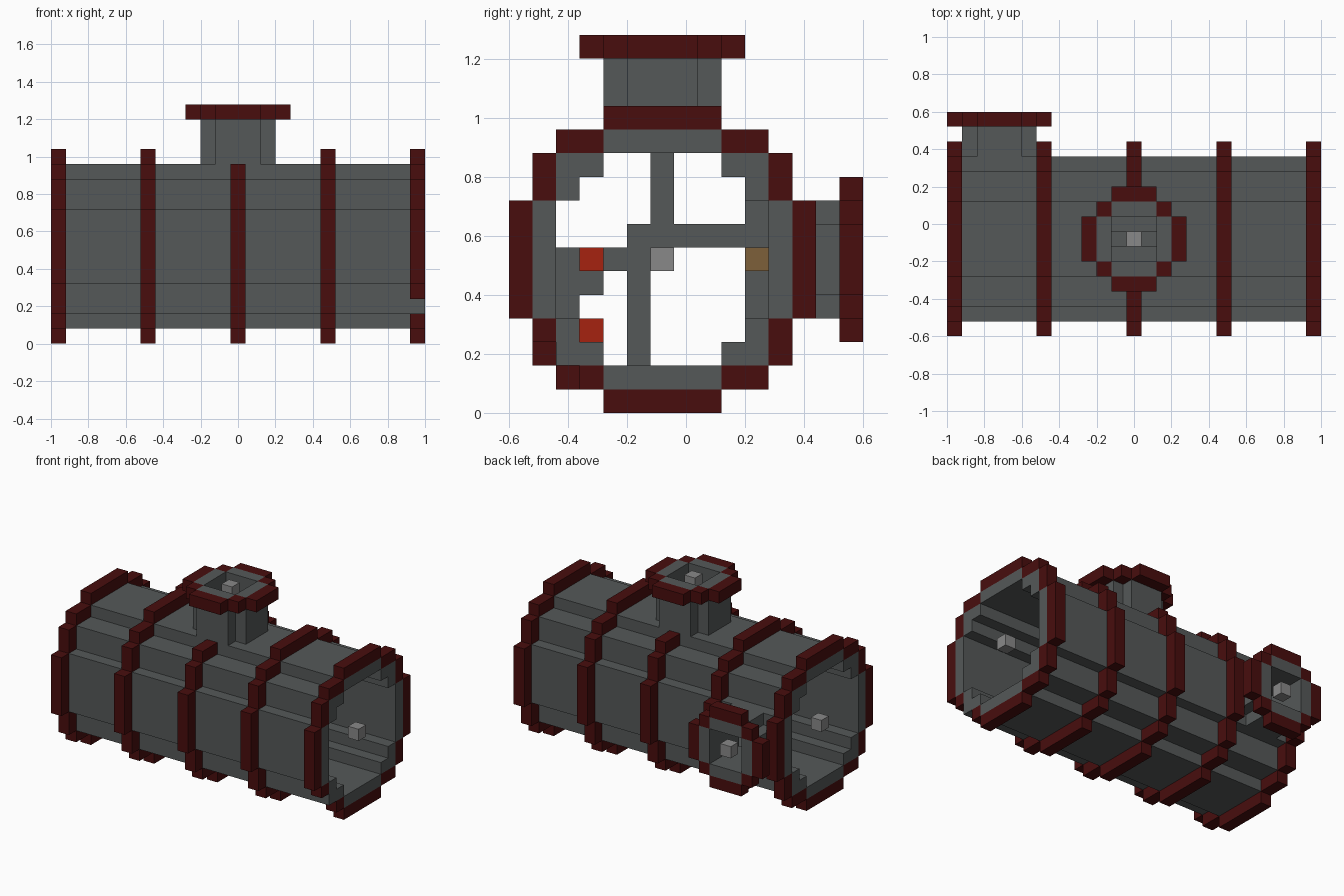
import bpy, bmesh
from itertools import product
from mathutils import Vector

old = bpy.data.objects.get("Cube")
if old:
    bpy.data.objects.remove(old)

CELL = 0.08
ORIGIN = Vector((-1.0, -0.6, 0.0))


def material(name, r, g, b):
    m = bpy.data.materials.new(name)
    m.use_nodes = True
    m.diffuse_color = (r, g, b, 1)
    m.node_tree.nodes["Principled BSDF"].inputs["Base Color"].default_value = (r, g, b, 1)
    return m


GREY = material("dark grey metal", 0.090, 0.098, 0.098)
MAROON = material("maroon trim", 0.065, 0.004, 0.004)
LIGHT = material("light grey", 0.25, 0.25, 0.25)
RED = material("bright red", 0.38, 0.016, 0.005)
BROWN = material("brown", 0.205, 0.115, 0.042)


def block(xs, ys, zs):
    """Cells of a box, each range as (start, stop)."""
    return set(product(range(*xs), range(*ys), range(*zs)))


def disk(widths):
    """Stepped disk: half-width for each distance from the centre row."""
    n = len(widths)
    return {(a, b) for b in range(1 - n, n)
            for a in range(-widths[abs(b)], widths[abs(b)] + 1)}


def along(shape, axis, centre, start, stop):
    """Sweep a flat set of cells along one axis."""
    cells = set()
    for (a, b), d in product(shape, range(start, stop)):
        c = [centre[0] + a, centre[1] + b]
        c.insert(axis, d)
        cells.add(tuple(c))
    return cells


def build(name, cells, mat):
    """Make the outer skin of a set of cells, with flat areas merged."""
    bm = bmesh.new()
    verts = {}

    def corner(p):
        if p not in verts:
            verts[p] = bm.verts.new(ORIGIN + CELL * Vector(p))
        return verts[p]

    for c in cells:
        for axis, side in product(range(3), (0, 1)):
            near = list(c)
            near[axis] += 2 * side - 1
            if tuple(near) in cells:
                continue
            u, v = (axis + 1) % 3, (axis + 2) % 3
            loop = []
            for du, dv in ((0, 0), (1, 0), (1, 1), (0, 1)):
                p = list(c)
                p[axis] += side
                p[u] += du
                p[v] += dv
                loop.append(corner(tuple(p)))
            bm.faces.new(loop if side else loop[::-1])
    bmesh.ops.dissolve_limit(bm, angle_limit=0.02, verts=bm.verts[:], edges=bm.edges[:])
    me = bpy.data.meshes.new(name)
    bm.to_mesh(me)
    bm.free()
    me.materials.append(mat)
    ob = bpy.data.objects.new(name, me)
    bpy.context.scene.collection.objects.link(ob)
    return ob


# Cross-sections
hull_outer = disk([5, 5, 5, 4, 4, 2])
hull_inner = disk([4, 4, 4, 3, 2])
band = disk([6, 6, 6, 5, 5, 4, 2]) - hull_outer
neck = disk([2, 2, 1])
bore = disk([1, 1])
flange = disk([3, 3, 2, 1]) - neck

HULL, TOP, SIDE = (6, 6), (12, 6), (3, 6)
top_bore = along(bore, 2, TOP, 11, 16)
side_bore = along(bore, 1, SIDE, 11, 15)
top_neck = along(neck, 2, TOP, 12, 16)
side_neck = along(neck, 1, SIDE, 12, 15)

# Main tube, opened where the two necks join it
build("main_tube", along(hull_outer - hull_inner, 0, HULL, 0, 25) - top_bore - side_bore, GREY)
build("top_neck", top_neck - top_bore, GREY)
build("side_neck", side_neck - side_bore, GREY)

# Bands around the tube; the left end band has a small gap
gap = {(24, 1, 2), (24, 2, 1)}
for n, i in enumerate(range(0, 25, 6), 1):
    build(f"band_{n}", along(band, 0, HULL, i, i + 1) - top_neck - side_neck - gap, MAROON)

# Neck flanges
build("top_flange", along(flange, 2, TOP, 15, 16), MAROON)
build("side_flange", along(flange, 1, SIDE, 14, 15), MAROON)

# Port markers
for name, cell in (("left_end", (24, 6, 6)), ("right_end", (0, 6, 6)),
                   ("top", (12, 6, 15)), ("side", (3, 14, 6))):
    build(name + "_port_marker", {cell}, LIGHT)

# Inner partitions
span = (10, 15)
partitions = (block(span, (6, 7), (8, 11)) | block(span, (5, 10), (7, 8))
              | block(span, (2, 6), (6, 7)) | block(span, (5, 6), (2, 6))
              | block(span, (2, 4), (5, 6)) | block(span, (2, 3), (4, 5))
              | block(span, (10, 11), (4, 9)))
build("inner_partitions", partitions, GREY)

# Small fittings on the partitions
build("upper_red_fitting", {(15, 3, 6)}, RED)
build("lower_red_fitting", {(15, 3, 3)}, RED)
build("brown_fitting", {(15, 10, 6)}, BROWN)
